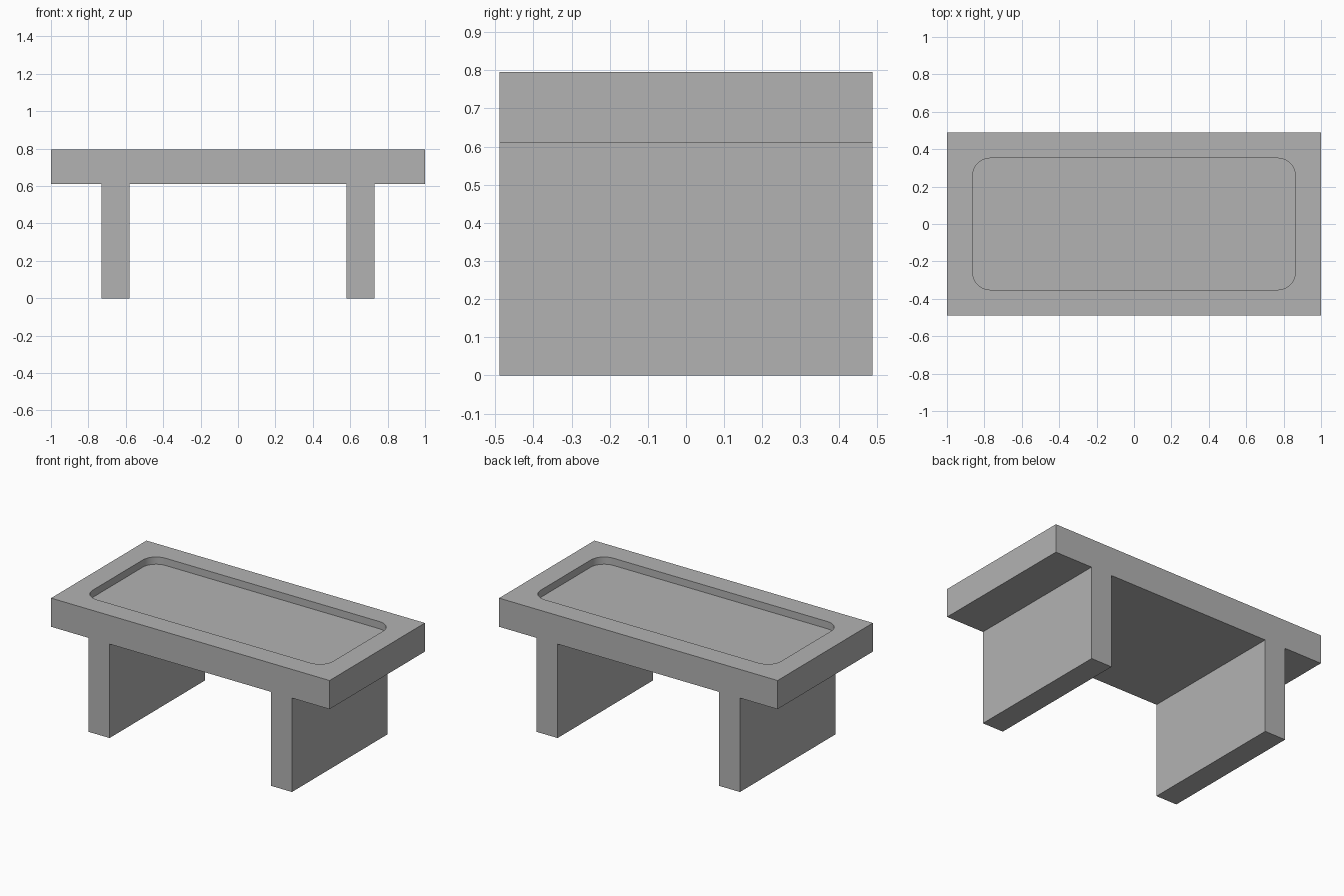
import bpy
import bmesh

cube = bpy.data.objects.get("Cube")
if cube:
    bpy.data.objects.remove(cube, do_unlink=True)

WIDTH, DEPTH = 2.0, 0.978
LEG_TOP, HEIGHT = 0.61, 0.796

grey = bpy.data.materials.new("plain_grey")
grey.use_nodes = True
colour = (0.45, 0.45, 0.45, 1.0)
grey.diffuse_color = colour
grey.node_tree.nodes["Principled BSDF"].inputs["Base Color"].default_value = colour


def box(name, x, half_x, half_y, z0, z1, corner=0.0):
    """Box between two heights, with optional rounded upright corners."""
    bm = bmesh.new()
    bmesh.ops.create_cube(bm, size=2)
    for v in bm.verts:
        v.co = (v.co.x * half_x, v.co.y * half_y, z0 if v.co.z < 0 else z1)
    if corner:
        upright = [e for e in bm.edges if abs(e.verts[0].co.z - e.verts[1].co.z) > 0.01]
        bmesh.ops.bevel(bm, geom=upright, offset=corner, segments=8,
                        profile=0.5, affect='EDGES')
    mesh = bpy.data.meshes.new(name)
    bm.to_mesh(mesh)
    bm.free()
    mesh.materials.append(grey)
    obj = bpy.data.objects.new(name, mesh)
    obj.location.x = x
    bpy.context.collection.objects.link(obj)
    return obj


# Table top with a shallow rounded recess
top = box("table_top", 0, WIDTH / 2, DEPTH / 2, LEG_TOP, HEIGHT)
cutter = box("recess_cutter", 0, 0.863, 0.352, HEIGHT - 0.047, HEIGHT + 0.1, corner=0.095)
cutter.hide_render = True
cut = top.modifiers.new("recess", 'BOOLEAN')
cut.operation = 'DIFFERENCE'
cut.solver = 'EXACT'
cut.object = cutter
bpy.context.view_layer.objects.active = top
top.select_set(True)
bpy.ops.object.modifier_apply(modifier=cut.name)
bpy.data.objects.remove(cutter, do_unlink=True)
bpy.ops.object.shade_smooth_by_angle(angle=0.6)

# Full-depth slab legs
for name, side in (("left_leg", 1), ("right_leg", -1)):
    box(name, side * 0.655, 0.075, DEPTH / 2, 0, LEG_TOP)
